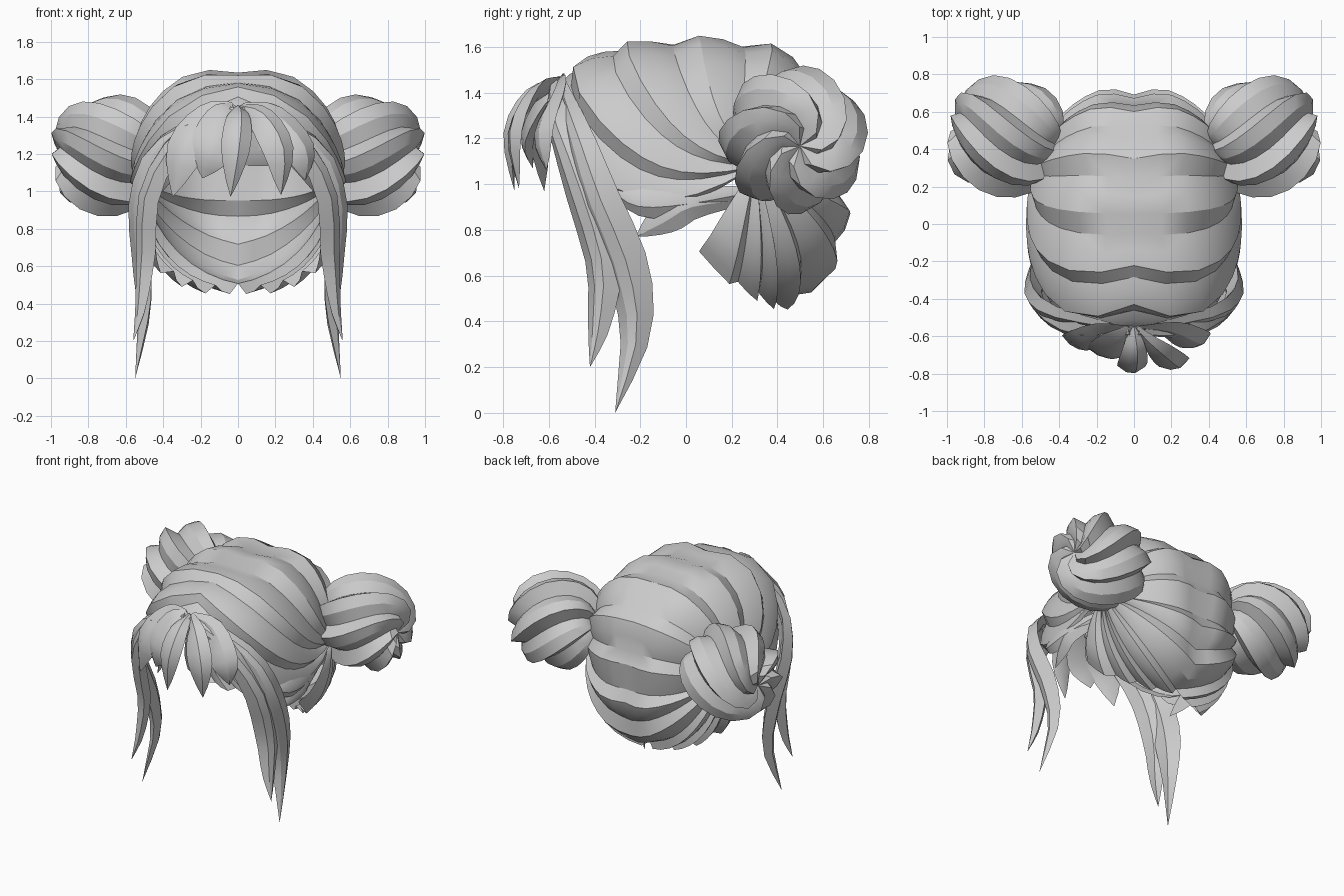
import bpy, bmesh, math
from mathutils import Vector, Matrix

cube = bpy.data.objects.get("Cube")
if cube:
    bpy.data.objects.remove(cube, do_unlink=True)

hair = bpy.data.materials.new("hair grey")
hair.use_nodes = True
hair.diffuse_color = (0.6, 0.6, 0.6, 1)
hair.node_tree.nodes["Principled BSDF"].inputs["Base Color"].default_value = (0.6, 0.6, 0.6, 1)

CENTER = Vector((0, 0.05, 1.05))
RADII = Vector((0.57, 0.64, 0.6))
SAW = ((0, 0), (0.32, 1), (0.66, 0.65))   # strand profile: steep step, then slow fall


def finish(name, bm, mirror=True, angle=28):
    bmesh.ops.remove_doubles(bm, verts=bm.verts, dist=0.0005)
    bmesh.ops.recalc_face_normals(bm, faces=bm.faces)
    mesh = bpy.data.meshes.new(name)
    bm.to_mesh(mesh)
    bm.free()
    mesh.materials.append(hair)
    obj = bpy.data.objects.new(name, mesh)
    bpy.context.collection.objects.link(obj)
    bpy.ops.object.select_all(action='DESELECT')
    obj.select_set(True)
    bpy.context.view_layer.objects.active = obj
    bpy.ops.object.shade_smooth_by_angle(angle=math.radians(angle))
    if mirror:
        obj.modifiers.new("mirror", 'MIRROR').merge_threshold = 0.002
    return obj


def skin(bm, rows, closed=False):
    """Join rows of points into a quad sheet."""
    grid = [[bm.verts.new(p) for p in row] for row in rows]
    for a, b in zip(grid, grid[1:]):
        n = len(a)
        for i in range(n if closed else n - 1):
            j = (i + 1) % n
            bm.faces.new((a[i], a[j], b[j], b[i]))
    return grid


def on_head(p, scale):
    """Push a point to the head form: boxy crown, nape leaning back, brow leaning forward."""
    d = p - CENTER
    e = 2.2
    boxy = 2.7 if d.z > 0 else 2.2
    x, y, z = (abs(d[k] / RADII[k]) for k in range(3))
    yz = (y ** boxy + z ** boxy) ** (1 / boxy)
    q = CENTER + d * (scale / (x ** e + yz ** e) ** (1 / e))
    q.y += 0.22 * max(0, CENTER.z - q.z)
    if d.y < 0:
        q.y -= 0.16 * max(0, q.z - CENTER.z) * min(1, y * 1.5)
    return q


# Cap: strands fan from the centre parting and nape rim to the bun root
ANCHOR = Vector((0.5, 0.3, 1.08))
starts = []
for deg in (147, 132, 116, 98, 72, 44, 17, -10, -35, -66):
    a = math.radians(deg)
    b = Vector((0, CENTER.y + RADII.y * math.cos(a), CENTER.z + RADII.z * math.sin(a)))
    drop = 0.8 * (max(deg, 10) - 10) ** 2 / 135 ** 2
    if deg > -20:
        m = Vector((0.5 + 0.36 * max(deg, 0) / 147, b.y, b.z - drop))
    else:
        m = (b + ANCHOR) / 2 + Vector((0.15, 0.12, 0))
    starts.append((b, m))
for p in ((0.13, 0.27, 0.45), (0.27, 0.22, 0.46), (0.38, 0.13, 0.52), (0.45, -0.02, 0.7)):
    b = Vector(p)
    starts.append((b, (b + ANCHOR) / 2 + Vector((0.12, 0, 0))))

rows = []
STEPS = 10
for i in range(len(starts)):
    for u, h in SAW:
        if i == len(starts) - 1 and u > 0:
            break
        j = min(i + 1, len(starts) - 1)
        b = starts[i][0].lerp(starts[j][0], u)
        m = starts[i][1].lerp(starts[j][1], u)
        row = []
        for k in range(STEPS + 1):
            s = k / STEPS
            p = b * (1 - s) ** 2 + m * 2 * s * (1 - s) + ANCHOR * s * s
            rim = max(0, min(1, (0.72 - b.z) / 0.15))
            swell = min(1, 0.45 + 0.55 * rim + s * 4) * (1 - 0.7 * s)
            q = on_head(p, 0.935 + 0.035 * max(rim, min(1, s * 5)) + 0.09 * h * swell)
            if b.x < 0.001 and k == 0:
                q.x = 0
            row.append(q)
        rows.append(row)
bm = bmesh.new()
skin(bm, rows)
finish("hair_cap", bm)

# Buns: balls of twisted strands
bm = bmesh.new()
STRANDS, RINGS = 7, 12
axis = Vector((1, 0.12, -0.12)).to_track_quat('Z', 'Y').to_matrix()
place = Matrix.Translation((0.69, 0.47, 1.195)) @ axis.to_4x4()
rows = []
for k in range(RINGS + 1):
    v = k / RINGS
    polar = math.pi * (1 - v)
    twist = -1.4 * v - 1.2 * v ** 3
    row = []
    for i in range(STRANDS):
        for u, h in SAW:
            a = (i + u) / STRANDS * math.tau + twist
            r = 0.255 + 0.075 * h * math.sin(polar) ** 0.6
            dent = 0.05 * max(0, v - 0.8) / 0.2
            z = math.cos(polar) * (r + 0.035) - dent
            rad = r * max(0.0, math.sin(polar)) ** 0.85
            row.append(place @ Vector((math.cos(a) * rad, math.sin(a) * rad, z)))
    rows.append(row)
skin(bm, rows, closed=True)
finish("hair_buns", bm)


def spline(points, n):
    """Catmull-Rom samples through the given points."""
    pts = [Vector(p) for p in points]
    pts = [pts[0] * 2 - pts[1]] + pts + [pts[-1] * 2 - pts[-2]]
    out = []
    for k in range(n + 1):
        x = k / n * (len(pts) - 3)
        i = min(int(x), len(pts) - 4)
        t = x - i
        a, b, c, d = pts[i:i + 4]
        out.append(0.5 * (2 * b + (c - a) * t + (2 * a - 5 * b + 4 * c - d) * t ** 2
                          + (3 * b - a - 3 * c + d) * t ** 3))
    return out


def lock(bm, points, width, thick, root=0.3, peak=0.5, n=9, turn=1.0):
    """Tapered strand with a ridged outer face; a low turn faces it sideways."""
    path = spline(points, n)
    rows = []
    for k, p in enumerate(path):
        s = k / n
        t = (path[min(k + 1, n)] - path[max(k - 1, 0)]).normalized()
        out = p - CENTER
        out.y *= turn
        out.z *= 0.3
        side = t.cross(out).normalized()
        out = side.cross(t).normalized()
        if s < peak:
            f = root + (1 - root) * math.sin(s / peak * math.pi / 2)
        else:
            f = max(0.0, 1 - ((s - peak) / (1 - peak)) ** 1.7)
        w, h = side * width * f / 2, out * thick * f
        rows.append([p - w, p - w * 0.25 + h * 0.8, p + w * 0.35 + h * 0.7, p + w, p - h * 0.4])
    grid = skin(bm, rows, closed=True)
    bm.faces.new(grid[0])


# Long locks framing the face
bm = bmesh.new()
lock(bm, [(0.02, -0.575, 1.44), (0.3, -0.56, 1.29), (0.46, -0.46, 1.0), (0.48, -0.36, 0.65),
          (0.51, -0.38, 0.38), (0.56, -0.42, 0.2)], 0.18, 0.08, peak=0.5, n=12, turn=0.5)
lock(bm, [(0.12, -0.54, 1.43), (0.43, -0.47, 1.22), (0.52, -0.38, 0.95), (0.5, -0.26, 0.65),
          (0.49, -0.22, 0.35), (0.55, -0.31, 0.0)], 0.2, 0.08, peak=0.6, n=12, turn=0.5)
finish("face_locks", bm)

# Small tufts under the temples
bm = bmesh.new()
lock(bm, [(0.5, 0.28, 0.97), (0.54, 0.0, 0.93), (0.53, -0.2, 0.92), (0.49, -0.32, 0.97)], 0.14, 0.04)
lock(bm, [(0.48, 0.26, 0.94), (0.54, 0.02, 0.92), (0.52, -0.1, 0.85), (0.49, -0.22, 0.77)], 0.17, 0.04)
finish("temple_tufts", bm)

# Fringe: tufts spread from the front of the parting
bm = bmesh.new()
for x, y, z, width in ((-0.35, -0.62, 0.97, 0.24), (-0.19, -0.67, 1.07, 0.26), (-0.04, -0.75, 0.97, 0.16),
                       (0.23, -0.73, 0.98, 0.18), (0.36, -0.61, 1.06, 0.2)):
    lock(bm, [(x * 0.06, -0.55, 1.45), (x * 0.45 + 0.02, y * 0.9, 1.39), (x * 0.85 + 0.02, y - 0.01, 1.22), (x, y, z)],
         width, 0.05, root=0.25, peak=0.6)
finish("fringe", bm, mirror=False)
